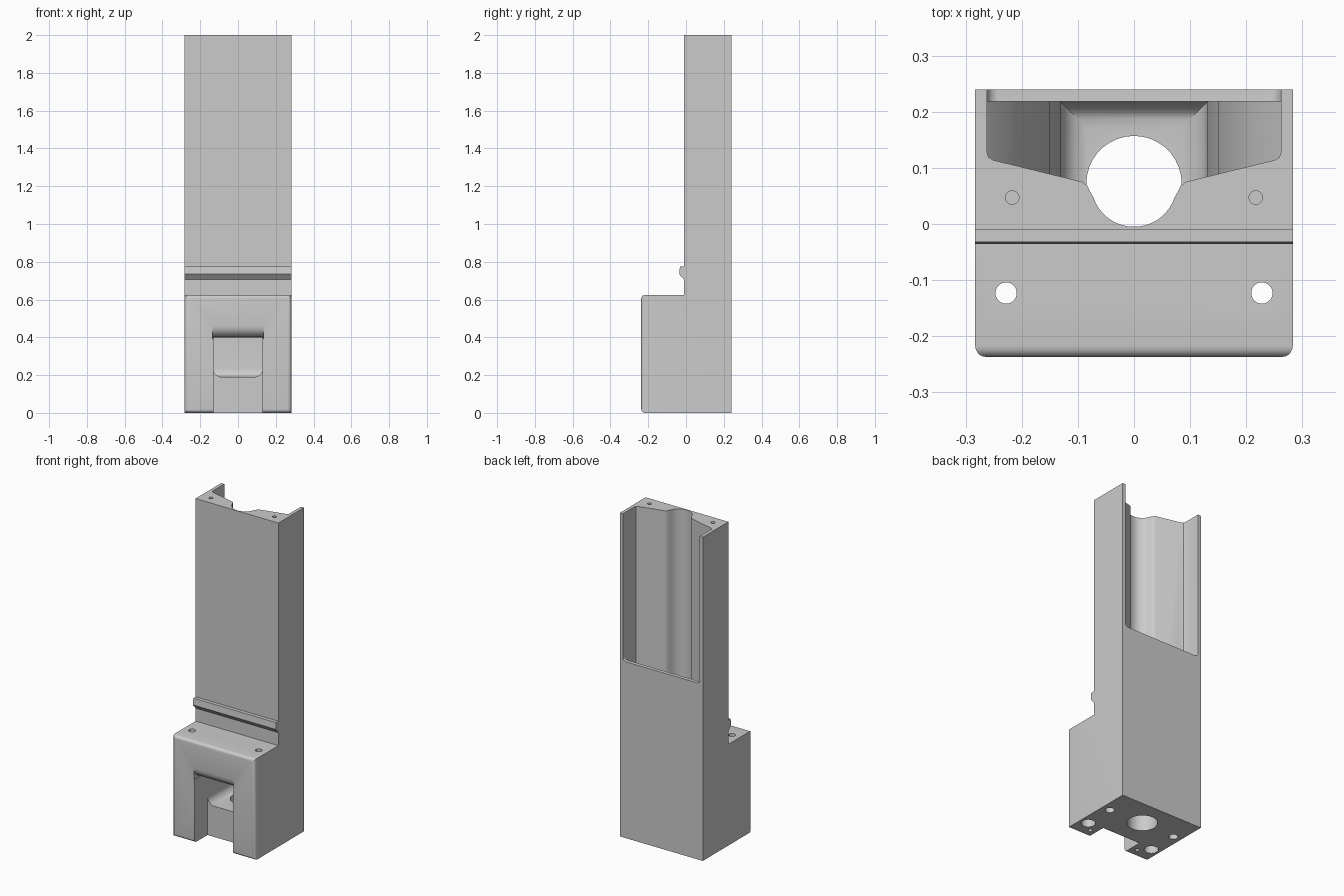
import bpy
import bmesh
from math import cos, sin, radians

cube = bpy.data.objects.get("Cube")
if cube:
    bpy.data.objects.remove(cube, do_unlink=True)

grey = bpy.data.materials.new("plain grey")
grey.use_nodes = True
color = (0.6, 0.6, 0.6, 1)
grey.diffuse_color = color
grey.node_tree.nodes["Principled BSDF"].inputs["Base Color"].default_value = color


def prism(name, points, axis, lo, hi, bevel=0, rule=None):
    """Extrude a closed outline along an axis; round the edges that pass the rule."""
    bm = bmesh.new()

    def place(p, t):
        c = list(p)
        c.insert("xyz".index(axis), t)
        return bm.verts.new(c)

    face = bm.faces.new([place(p, lo) for p in points])
    ext = bmesh.ops.extrude_face_region(bm, geom=[face])
    for v in ext["geom"]:
        if isinstance(v, bmesh.types.BMVert):
            v.co["xyz".index(axis)] = hi
    bmesh.ops.recalc_face_normals(bm, faces=bm.faces)
    if bevel:
        edges = [e for e in bm.edges if all(rule(v.co) for v in e.verts)]
        bmesh.ops.bevel(bm, geom=edges, offset=bevel, segments=5, profile=0.5, affect="EDGES")
    mesh = bpy.data.meshes.new(name)
    bm.to_mesh(mesh)
    bm.free()
    mesh.materials.append(grey)
    obj = bpy.data.objects.new(name, mesh)
    bpy.context.collection.objects.link(obj)
    return obj


def rect(x0, x1, y0, y1):
    return [(x0, y0), (x1, y0), (x1, y1), (x0, y1)]


def mirrored(half):
    return half + [(-x, y) for x, y in reversed(half)]


def hole(x, y, r, lo, hi):
    outline = [(x + r * cos(radians(a)), y + r * sin(radians(a))) for a in range(0, 360, 10)]
    return prism("hole_cutter", outline, "z", lo, hi)


def combine(target, tool, operation="DIFFERENCE"):
    """Apply a boolean and remove the tool."""
    mod = target.modifiers.new("cut", "BOOLEAN")
    mod.object, mod.operation, mod.solver = tool, operation, "EXACT"
    deps = bpy.context.evaluated_depsgraph_get()
    mesh = bpy.data.meshes.new_from_object(target.evaluated_get(deps))
    target.modifiers.clear()
    target.data = mesh
    bpy.data.objects.remove(tool, do_unlink=True)


# Tall tower with clip ridge on a stepped base
side = [(-0.237, 0), (0.24, 0), (0.24, 2), (-0.01, 2), (-0.01, 0.775), (-0.032, 0.775),
        (-0.036, 0.735), (-0.01, 0.705), (-0.01, 0.625), (-0.237, 0.625)]
body = prism("housing_body", side, "x", -0.283, 0.283, 0.02, lambda c: c.y < -0.2)

# Hollow of the tower: sloped front walls with a round channel in the middle
half = [(0.262, 0.218), (0.262, 0.128), (0.259, 0.119), (0.251, 0.114),
        (0.092, 0.075), (0.083, 0.068), (0.078, 0.057)]
half += [(0.076 * cos(radians(a)), 0.071 + 0.076 * sin(radians(a))) for a in range(-18, -90, -8)]
cavity = prism("cavity_cutter", mirrored(half), "z", 0.3, 2.1)
funnel = [(0.3, 2.2), (0.3, 0.8), (0.262, 0.77), (0.22, 0.72), (0.18, 0.64), (0.15, 0.54), (0.131, 0.39)]
combine(cavity, prism("funnel_cutter", mirrored(funnel), "y", -0.2, 0.4), "INTERSECT")
combine(body, cavity)

# Open upper back
combine(body, prism("back_cutter", rect(-0.262, 0.262, 1.09, 2.1), "y", 0.2, 0.3,
                    0.02, lambda c: abs(c.x) > 0.2 and c.z < 1.2))

# Lower chamber above the shelf, open to the front, and the slot below it
combine(body, prism("chamber_cutter", rect(-0.131, 0.131, 0.19, 0.4), "y", -0.3, 0.218,
                    0.045, lambda c: c.z < 0.2))
combine(body, prism("slot_cutter", rect(-0.131, 0.131, -0.1, 0.4), "y", -0.3, -0.11))

# Rounded upper lip of the front opening
lip = [(-0.3, 0.39), (-0.17, 0.39)]
lip += [(-0.177 - 0.06 * sin(radians(a)), 0.46 - 0.06 * cos(radians(a))) for a in range(0, 91, 15)]
lip += [(-0.3, 0.46)]
combine(body, prism("lip_cutter", lip, "x", -0.135, 0.135))

# Cable hole through the shelf, then mirrored screw holes
combine(body, hole(0, 0.072, 0.085, -0.1, 0.25))
for s in (-1, 1):
    combine(body, hole(s * 0.228, -0.123, 0.019, -0.1, 0.7))
    combine(body, hole(s * 0.228, -0.123, 0.04, -0.1, 0.1))
    combine(body, hole(s * 0.17, -0.175, 0.012, -0.1, 0.08))
    combine(body, hole(s * 0.23, 0.065, 0.026, -0.1, 0.12))
    combine(body, hole(s * 0.217, 0.047, 0.012, 1.9, 2.1))

bpy.ops.object.select_all(action="DESELECT")
body.select_set(True)
bpy.context.view_layer.objects.active = body
bpy.ops.object.shade_smooth_by_angle(angle=radians(30))
